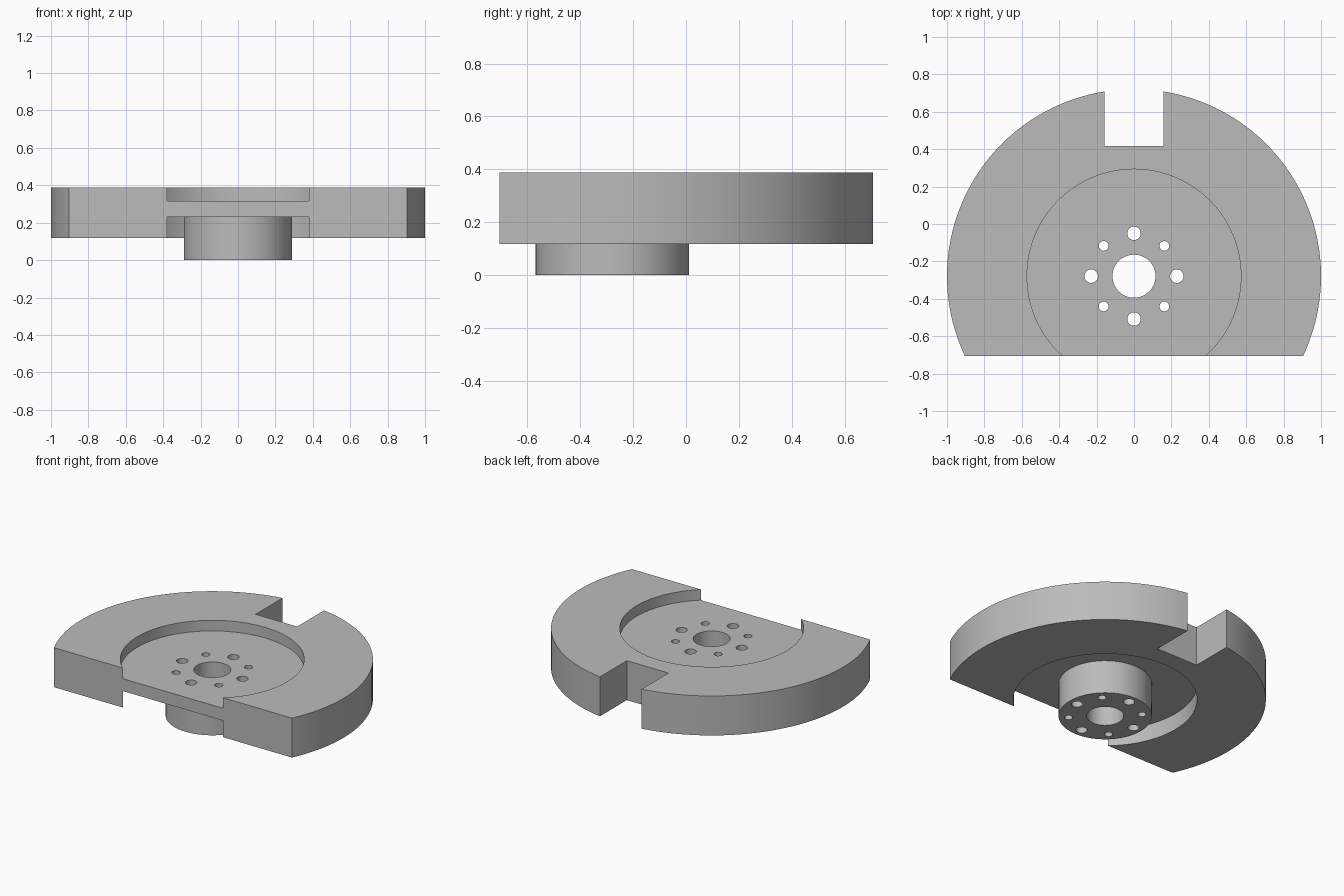
import bpy, bmesh, math
from mathutils import Matrix, Vector

default = bpy.data.objects.get("Cube")
if default:
    bpy.data.objects.remove(default, do_unlink=True)

CY = -0.279          # axis of the wheel
FRONT = -0.706       # plane of the flat front edge
SEGMENTS = 128

grey = bpy.data.materials.new("plain_grey")
grey.use_nodes = True
colour = (0.5, 0.5, 0.5, 1)
grey.diffuse_color = colour
grey.node_tree.nodes["Principled BSDF"].inputs["Base Color"].default_value = colour


def make_object(name, bm):
    bmesh.ops.recalc_face_normals(bm, faces=bm.faces)
    mesh = bpy.data.meshes.new(name)
    bm.to_mesh(mesh)
    bm.free()
    mesh.materials.append(grey)
    obj = bpy.data.objects.new(name, mesh)
    bpy.context.collection.objects.link(obj)
    return obj


def add_box(bm, low, high):
    low, high = Vector(low), Vector(high)
    matrix = Matrix.Translation((low + high) / 2) @ Matrix.Diagonal((*(high - low), 1))
    bmesh.ops.create_cube(bm, size=1, matrix=matrix)


# Flywheel: hub, thin web and thick rim turned from one section (radius, height)
section = [(0.115, 0), (0.29, 0), (0.29, 0.23), (0.572, 0.23), (0.572, 0.117),
           (1, 0.117), (1, 0.388), (0.572, 0.388), (0.572, 0.315), (0.115, 0.315)]
bm = bmesh.new()
verts = [bm.verts.new((r, CY, z)) for r, z in section]
edges = [bm.edges.new((v, verts[i - 1])) for i, v in enumerate(verts)]
bmesh.ops.spin(bm, geom=verts + edges, cent=(0, CY, 0), axis=(0, 0, 1),
               angle=math.tau, steps=SEGMENTS, use_merge=True)
bmesh.ops.remove_doubles(bm, verts=bm.verts, dist=0.0001)
wheel = make_object("flywheel", bm)

# Cutter: flat front, rear slot and ring of alternating large and small holes
bm = bmesh.new()
add_box(bm, (-2, -2, -1), (2, FRONT, 1))
add_box(bm, (-0.158, 0.417, -1), (0.158, 1, 1))
for i in range(8):
    angle = i * math.tau / 8
    radius = 0.026 if i % 2 else 0.036
    centre = (0.229 * math.cos(angle), CY + 0.229 * math.sin(angle), 0.2)
    bmesh.ops.create_cone(bm, cap_ends=True, segments=32, radius1=radius,
                          radius2=radius, depth=1, matrix=Matrix.Translation(centre))
cutter = make_object("cutter", bm)
cutter.hide_render = True

cut = wheel.modifiers.new("cuts", "BOOLEAN")
cut.operation = "DIFFERENCE"
cut.solver = "EXACT"
cut.object = cutter

bpy.ops.object.select_all(action="DESELECT")
wheel.select_set(True)
bpy.context.view_layer.objects.active = wheel
bpy.ops.object.modifier_apply(modifier=cut.name)
bpy.data.objects.remove(cutter, do_unlink=True)
bpy.ops.object.shade_smooth_by_angle(angle=math.radians(30))
